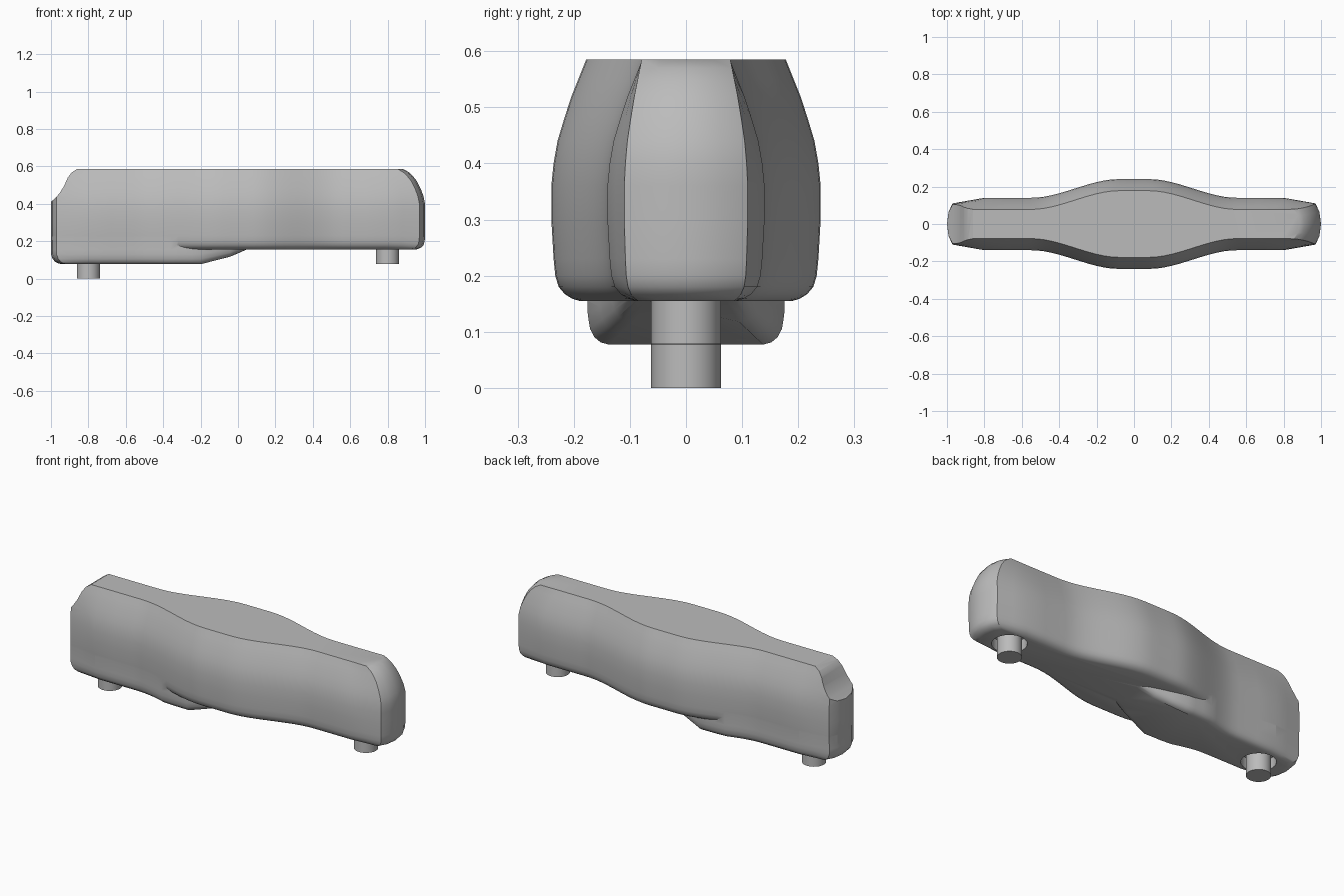
import bpy, bmesh, math

if "Cube" in bpy.data.objects:
    bpy.data.objects.remove(bpy.data.objects["Cube"])

grey = bpy.data.materials.new("plain grey")
grey.use_nodes = True
grey.diffuse_color = (0.5, 0.5, 0.5, 1)
grey.node_tree.nodes["Principled BSDF"].inputs["Base Color"].default_value = (0.5, 0.5, 0.5, 1)

TOP, FLOOR, BASE = 0.585, 0.155, 0.077
PIN_X = 0.8


def make(name, bm):
    bmesh.ops.recalc_face_normals(bm, faces=bm.faces)
    mesh = bpy.data.meshes.new(name)
    bm.to_mesh(mesh)
    bm.free()
    mesh.materials.append(grey)
    obj = bpy.data.objects.new(name, mesh)
    bpy.context.collection.objects.link(obj)
    return obj


def loft(name, rings):
    """Skin a stack of closed rings and cap both ends."""
    bm = bmesh.new()
    loops = [[bm.verts.new(p) for p in ring] for ring in rings]
    n = len(loops[0])
    for low, high in zip(loops, loops[1:]):
        for i in range(n):
            j = (i + 1) % n
            bm.faces.new((low[i], low[j], high[j], high[i]))
    bm.faces.new(loops[0])
    bm.faces.new(loops[-1])
    return make(name, bm)


def cylinder(name, x, radius, z0, z1):
    ring = [(x + radius * math.cos(i * math.tau / 32), radius * math.sin(i * math.tau / 32))
            for i in range(32)]
    return loft(name, [[(a, b, z) for a, b in ring] for z in (z0, z1)])


def combine(obj, other, operation):
    mod = obj.modifiers.new(operation, 'BOOLEAN')
    mod.operation, mod.object, mod.solver = operation, other, 'EXACT'
    select(obj)
    bpy.ops.object.modifier_apply(modifier=mod.name)
    bpy.data.objects.remove(other)


def select(obj):
    bpy.ops.object.select_all(action='DESELECT')
    obj.select_set(True)
    bpy.context.view_layer.objects.active = obj


def lerp(points, x):
    """Piecewise linear lookup in a sorted list of pairs."""
    if x <= points[0][0]:
        return points[0][1]
    for (a, va), (b, vb) in zip(points, points[1:]):
        if x <= b:
            return va + (vb - va) * (x - a) / (b - a)
    return points[-1][1]


def half_width(x):
    """Plan outline: broad middle, straight necks, tapered ends."""
    x = abs(x)
    if x > PIN_X:
        return 0.14 - 0.03 * (x - PIN_X) / 0.17
    t = min(max((x - 0.08) / 0.47, 0), 1)
    return 0.24 - 0.1 * t * t * (3 - 2 * t)


def side_point(x, inset, pull):
    """Outline point moved in by the side inset and the end pull."""
    grow = min(max((abs(x) - 0.6) / 0.37, 0), 1)
    amount = inset * (1 - 0.5 * min(max((abs(x) - PIN_X) / 0.17, 0), 1))
    return x - math.copysign(pull * grow, x), half_width(x) - amount


def ring(xs, inset, pull_left, pull_right, z):
    side = [side_point(x, inset, pull_right if x > 0 else pull_left) for x in xs]
    (lx, lw), (rx, rw) = side[0], side[-1]
    right = [(rx + 0.021, rw * 0.6), (rx + 0.03, 0), (rx + 0.021, -rw * 0.6)]
    left = [(lx - 0.021, -lw * 0.6), (lx - 0.03, 0), (lx - 0.021, lw * 0.6)]
    outline = side + right + [(x, -w) for x, w in reversed(side)] + left
    return [(x, y, z) for x, y in outline]


# Main body: level, side inset, right end pull
levels = [(FLOOR, 0.05, 0.05), (0.159, 0.037, 0.035), (0.167, 0.024, 0.02),
          (0.18, 0.013, 0.008), (0.2, 0.007, 0.002), (0.23, 0.004, 0), (0.3, 0, 0),
          (0.36, 0, 0), (0.4, 0.004, 0), (0.44, 0.011, 0.008), (0.48, 0.023, 0.023),
          (0.52, 0.036, 0.043), (0.55, 0.048, 0.066), (0.57, 0.056, 0.088), (TOP, 0.062, 0.115)]
xs = [-0.97, -0.88, -0.8, -0.68] + [-0.56 + 0.04 * i for i in range(29)] + [0.68, 0.8, 0.88, 0.97]
body = loft("body", [ring(xs, i, 0 if z > 0.2 else 0.004, p, z) for z, i, p in levels])

# Deep lower part at the right end, with a ramped, tapering nose
keel_xs = [x for x in xs if x < -0.38] + [-0.36, -0.3, -0.25, -0.2, -0.12, -0.04, 0.05]
keel_levels = [(BASE, 0.045, 0.06), (0.081, 0.03, 0.04), (0.09, 0.019, 0.022),
               (0.105, 0.011, 0.009), (0.13, 0.007, 0), (FLOOR, 0.006, 0), (0.25, 0.0045, 0.001)]
nose_width = [(-0.4, 0.175), (-0.3, 0.18), (-0.2, 0.182), (0.05, 0.115)]
ramp = [(-0.2, BASE), (-0.04, 0.118), (0.05, 0.157)]
rings = []
for z, inset, pull in keel_levels:
    side = []
    for x in keel_xs:
        px, w = side_point(x, inset, pull)
        if x > -0.38:
            w = min(half_width(x), lerp(nose_width, x)) - inset
        floor = lerp(ramp, x)
        side.append((px, w, floor + (z - BASE) * (0.25 - floor) / (0.25 - BASE)))
    lx, lw, lz = side[0]
    left = [(lx - 0.021, -lw * 0.6, lz), (lx - 0.03, 0, lz), (lx - 0.021, lw * 0.6, lz)]
    rings.append(side + [(x, -w, h) for x, w, h in reversed(side)] + left)
combine(body, loft("keel", rings), 'UNION')

# Scalloped notch across the top of the right end
notch = [(-0.85, 0.60), (-0.862, TOP), (-0.89, 0.567), (-0.91, 0.54), (-0.93, 0.495),
         (-0.955, 0.455), (-0.985, 0.423), (-1.02, 0.395), (-1.1, 0.395), (-1.1, 0.60)]
combine(body, loft("notch", [[(x, y, z) for x, z in notch] for y in (-0.4, 0.4)]), 'DIFFERENCE')

# Round sockets underneath, each holding a pin
for side, x, z in (("right", -PIN_X, BASE), ("left", PIN_X, FLOOR)):
    combine(body, cylinder("socket", x, 0.088, z - 0.05, z + 0.06), 'DIFFERENCE')
    pin = cylinder(side + "_pin", x, 0.062, z - BASE, z + 0.08)
    select(pin)
    bpy.ops.object.shade_smooth_by_angle(angle=math.radians(35))

select(body)
bpy.ops.object.shade_smooth_by_angle(angle=math.radians(32))
